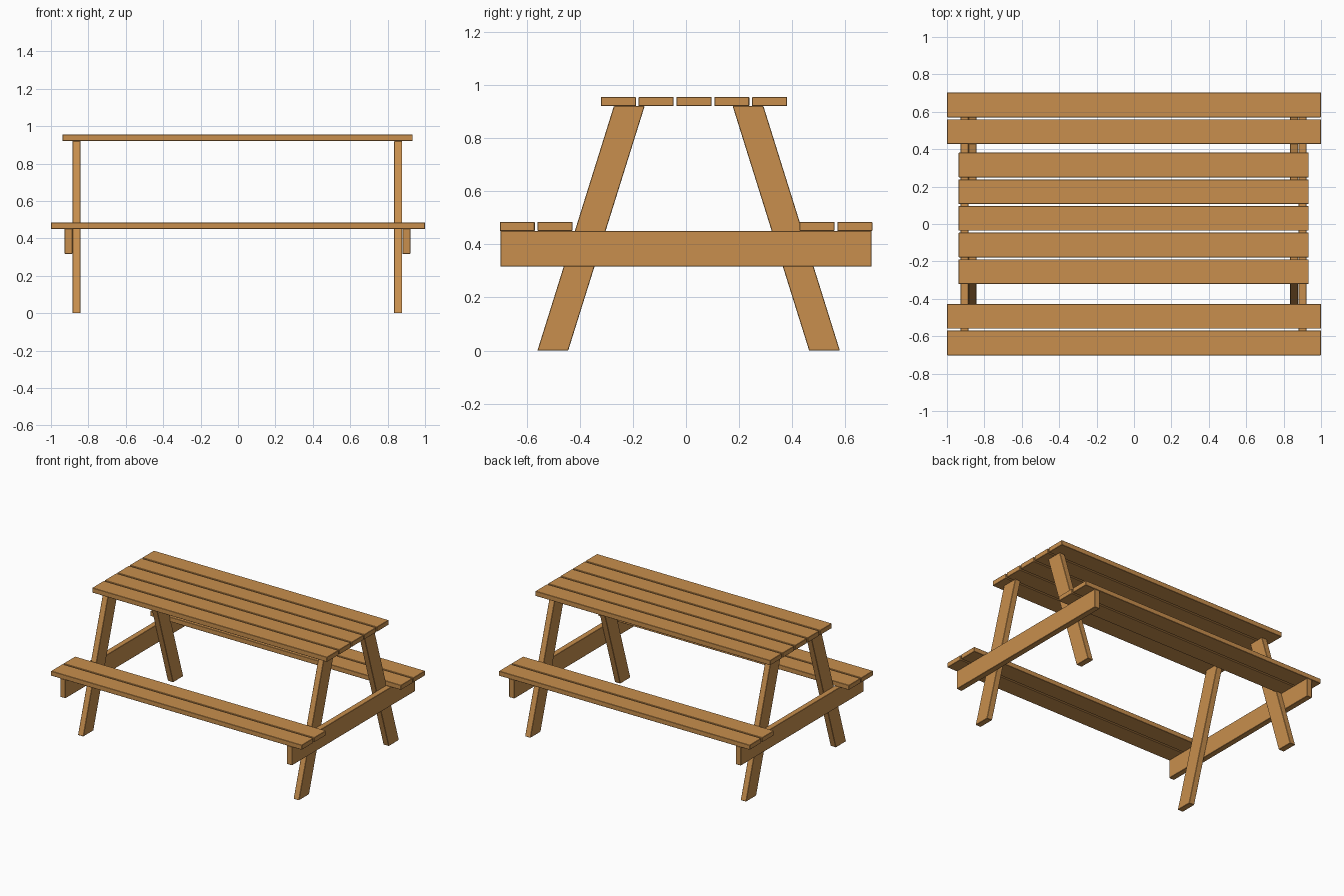
import bpy

if "Cube" in bpy.data.objects:
    bpy.data.objects.remove(bpy.data.objects["Cube"])

wood = bpy.data.materials.new("warm wood")
wood.diffuse_color = (0.58, 0.275, 0.075, 1)
wood.use_nodes = True
wood.node_tree.nodes["Principled BSDF"].inputs["Base Color"].default_value = wood.diffuse_color


def prism(name, profile, x0, x1):
    """Extrude a four-point (y, z) profile from x0 to x1, with slightly eased edges."""
    n = len(profile)
    verts = [(x, y, z) for x in (x0, x1) for y, z in profile]
    faces = [tuple(reversed(range(n))), tuple(range(n, 2 * n))]
    faces += [(i, (i + 1) % n, n + (i + 1) % n, n + i) for i in range(n)]
    mesh = bpy.data.meshes.new(name)
    mesh.from_pydata(verts, [], faces)
    mesh.materials.append(wood)
    obj = bpy.data.objects.new(name, mesh)
    bpy.context.collection.objects.link(obj)
    bevel = obj.modifiers.new("eased edges", 'BEVEL')
    bevel.width = 0.002
    bevel.segments = 1
    return obj


def board(name, x0, x1, y0, y1, z0, z1):
    return prism(name, [(y0, z0), (y1, z0), (y1, z1), (y0, z1)], x0, x1)


PLANK, PITCH = 0.132, 0.1425

# Table top: five planks
for i in range(5):
    y = -0.321 + i * PITCH
    board(f"top_plank_{i + 1}", -0.938, 0.934, y, y + PLANK, 0.921, 0.956)

# Benches: two planks each
for side, start in (("front", -0.702), ("back", 0.428)):
    for i in range(2):
        y = start + i * PITCH
        board(f"{side}_seat_plank_{i + 1}", -1, 1, y, y + PLANK, 0.451, 0.485)

# Slanted legs and the cross beam outside them, at each end
for end, leg_x, beam_x in (("left", (-0.885, -0.842), (-0.927, -0.886)),
                           ("right", (0.835, 0.878), (0.879, 0.921))):
    prism(f"{end}_front_leg", [(-0.560, 0), (-0.444, 0), (-0.156, 0.921), (-0.272, 0.921)], *leg_x)
    prism(f"{end}_back_leg", [(0.464, 0), (0.580, 0), (0.292, 0.921), (0.176, 0.921)], *leg_x)
    board(f"{end}_cross_beam", *beam_x, -0.70, 0.70, 0.317, 0.451)
